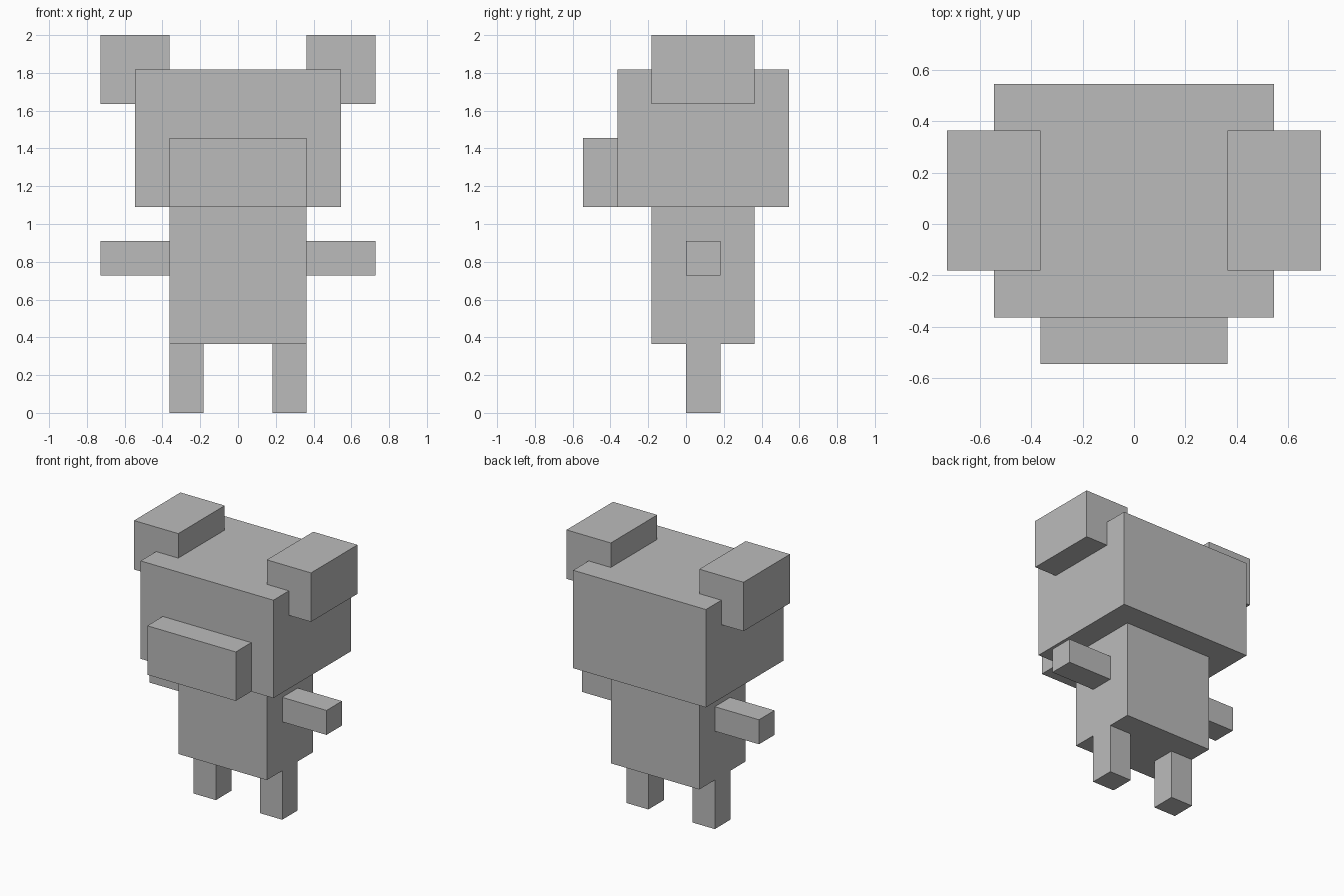
import bpy
import bmesh
from mathutils import Matrix, Vector

if "Cube" in bpy.data.objects:
    bpy.data.objects.remove(bpy.data.objects["Cube"])

U = 2 / 11  # one block unit; the figure is 11 blocks tall

grey = bpy.data.materials.new("plain_grey")
grey.diffuse_color = (0.5, 0.5, 0.5, 1)
grey.use_nodes = True
grey.node_tree.nodes["Principled BSDF"].inputs["Base Color"].default_value = grey.diffuse_color


def box(name, low, high):
    """Flat-faced box between two corners given in block units."""
    low, high = Vector(low) * U, Vector(high) * U
    mesh = bpy.data.meshes.new(name)
    bm = bmesh.new()
    place = Matrix.Translation((low + high) / 2) @ Matrix.Diagonal((high - low).to_4d())
    place[3][3] = 1
    bmesh.ops.create_cube(bm, size=1, matrix=place)
    bm.to_mesh(mesh)
    bm.free()
    mesh.materials.append(grey)
    obj = bpy.data.objects.new(name, mesh)
    bpy.context.collection.objects.link(obj)
    return obj


def pair(name, low, high):
    """The same box on both sides of the figure."""
    box(name + "_right", low, high)
    box(name + "_left", (-high[0], low[1], low[2]), (-low[0], high[1], high[2]))


# Head, muzzle and torso
box("head", (-3, -2, 6), (3, 3, 10))
box("muzzle", (-2, -3, 6), (2, -2, 8))
box("body", (-2, -1, 2), (2, 2, 6))

# Paired parts
pair("ear", (2, -1, 9), (4, 2, 11))
pair("arm", (2, 0, 4), (4, 1, 5))
pair("leg", (1, 0, 0), (2, 1, 2))
